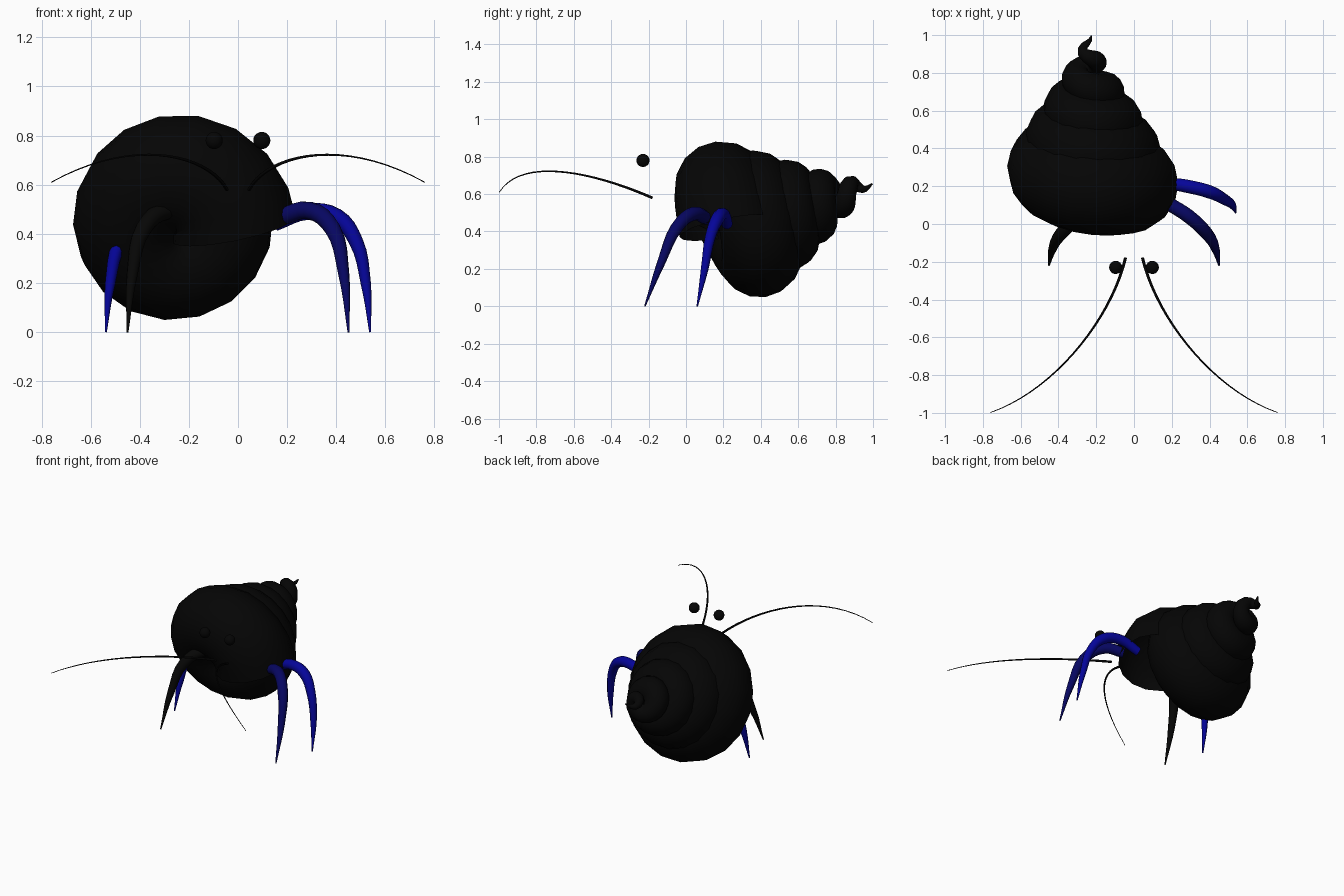
import bpy
from math import sin, cos, pi
from mathutils import Vector
from mathutils.geometry import interpolate_bezier

cube = bpy.data.objects.get("Cube")
if cube:
    bpy.data.objects.remove(cube, do_unlink=True)


def material(name, color):
    m = bpy.data.materials.new(name)
    m.use_nodes = True
    m.diffuse_color = (*color, 1)
    m.node_tree.nodes["Principled BSDF"].inputs["Base Color"].default_value = (*color, 1)
    return m


black = material("black", (0.0015, 0.0015, 0.0015))
charcoal = material("charcoal", (0.002, 0.002, 0.0018))
navy = material("navy blue", (0.002, 0.002, 0.12))
blue = material("deep blue", (0.0015, 0.0015, 0.32))


def tube(name, points, radii, mat, smooth_path=True, bevel=3, caps=True):
    """Sweep a tapering round section along a path and turn it into a mesh."""
    curve = bpy.data.curves.new(name, "CURVE")
    curve.dimensions = "3D"
    curve.bevel_depth = 1
    curve.bevel_resolution = bevel
    curve.use_fill_caps = caps
    curve.resolution_u = 4
    spline = curve.splines.new("BEZIER" if smooth_path else "POLY")
    knots = spline.bezier_points if smooth_path else spline.points
    knots.add(len(points) - 1)
    for knot, p, r in zip(knots, points, radii):
        knot.co = p if smooth_path else (*p, 1)
        knot.radius = r
        if smooth_path:
            knot.handle_left_type = knot.handle_right_type = "AUTO"
    curve.materials.append(mat)
    obj = bpy.data.objects.new(name, curve)
    bpy.context.collection.objects.link(obj)
    bpy.ops.object.select_all(action="DESELECT")
    obj.select_set(True)
    bpy.context.view_layer.objects.active = obj
    bpy.ops.object.convert(target="MESH")
    bpy.ops.object.shade_smooth_by_angle(angle=pi / 3)


def mirrored(points, side):
    return [(side * x, y, z) for x, y, z in points]


# Shell: one tube wound in a shrinking helix about a tilted axis
path, radii = [], []
steps = 18
for i in range(4 * steps + 1):
    t = i / steps
    a = 2 * pi * t
    outer = 0.48 - 0.0965 * t
    r = 0.54 * outer
    orbit = outer - r
    path.append((-0.24 + orbit * cos(a),
                 0.22 + 0.16 * t - 0.15 * outer * sin(a),
                 0.42 + 0.046 * t + orbit * sin(a)))
    radii.append(r)

# Curled tip that closes the spire
path += [(-0.205, 0.868, 0.635), (-0.225, 0.878, 0.655), (-0.25, 0.89, 0.66),
         (-0.268, 0.905, 0.65), (-0.272, 0.925, 0.635), (-0.262, 0.945, 0.626),
         (-0.245, 0.96, 0.628), (-0.232, 0.975, 0.638), (-0.225, 0.996, 0.655)]
radii += [0.05, 0.044, 0.037, 0.031, 0.026, 0.021, 0.016, 0.011, 0.004]
tube("shell", path, radii, black, smooth_path=False, bevel=6, caps=False)

# Walking legs and antennae in mirrored pairs
front_leg = [(0.18, 0.11, 0.47), (0.29, 0.04, 0.495), (0.385, -0.05, 0.42),
             (0.43, -0.13, 0.24), (0.45, -0.22, 0)]
rear_leg = [(0.15, 0.22, 0.44), (0.28, 0.2, 0.49), (0.4, 0.17, 0.47),
            (0.48, 0.13, 0.37), (0.52, 0.1, 0.2), (0.538, 0.06, 0)]
count = 20
antenna = interpolate_bezier(Vector((0.045, -0.18, 0.58)), Vector((0.12, -0.5, 0.72)),
                             Vector((0.42, -0.88, 0.8)), Vector((0.76, -0.998, 0.61)), count)
antenna_radii = [0.008 - 0.006 * i / (count - 1) for i in range(count)]

for label, side in (("left", 1), ("right", -1)):
    tube(label + "_front_leg", mirrored(front_leg, side),
         [0.036, 0.037, 0.034, 0.023, 0.004], navy if side > 0 else charcoal)
    tube(label + "_rear_leg", mirrored(rear_leg, side),
         [0.03, 0.035, 0.035, 0.029, 0.021, 0.004], blue)
    tube(label + "_antenna", mirrored(antenna, side), antenna_radii, black,
         smooth_path=False, bevel=1)

    # Eye
    bpy.ops.mesh.primitive_uv_sphere_add(segments=16, ring_count=10, radius=0.035,
                                         location=(side * 0.097, -0.23, 0.78))
    eye = bpy.context.object
    eye.name = label + "_eye"
    eye.data.materials.append(black)
    bpy.ops.object.shade_smooth()
